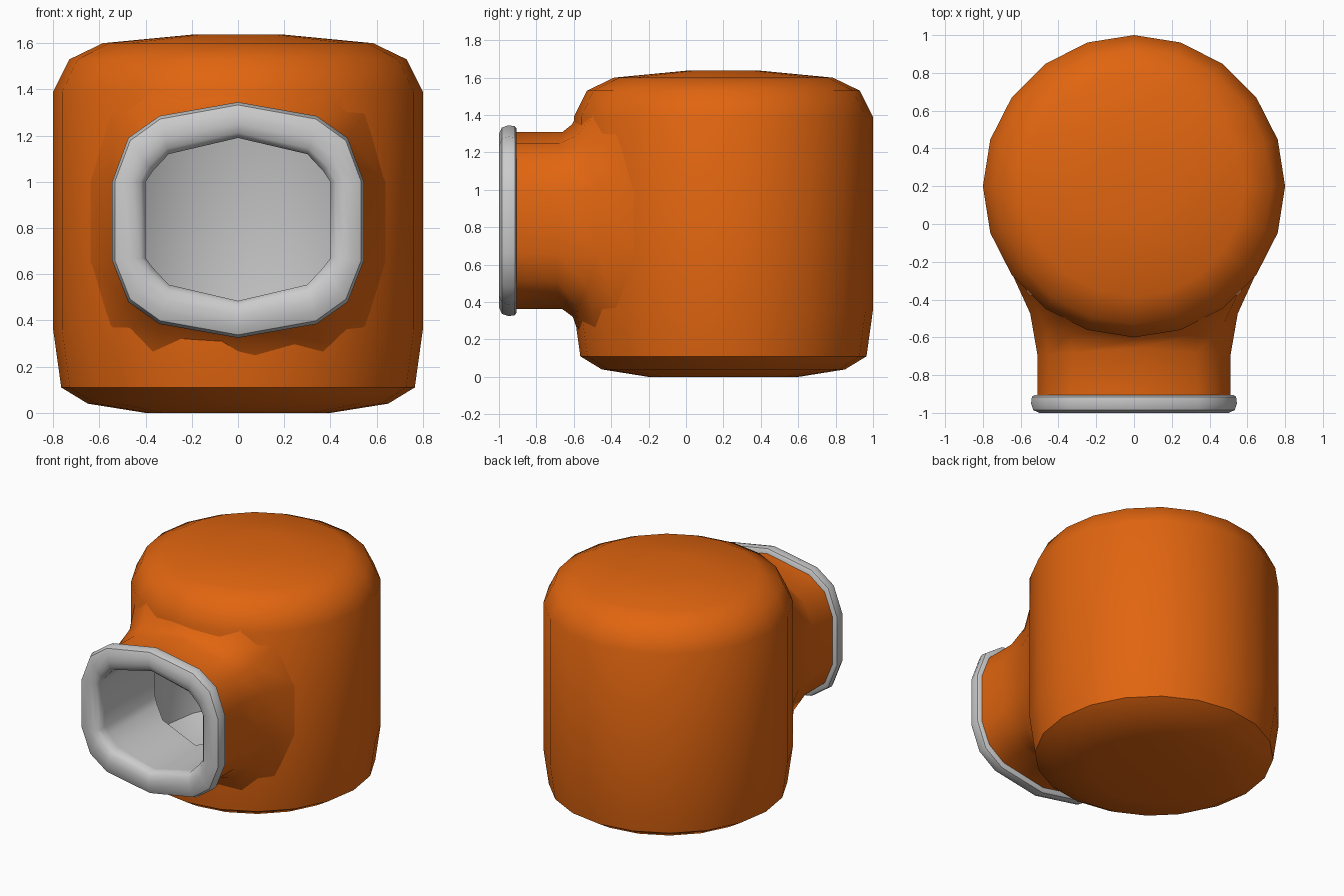
import bpy, bmesh
from math import sin, cos, pi, radians, sqrt

if "Cube" in bpy.data.objects:
    bpy.data.objects.remove(bpy.data.objects["Cube"])

SIDES, CY = 20, 0.2
OUTER = [(0.4, 0.0), (0.65, 0.04), (0.765, 0.11), (0.8, 0.36), (0.8, 1.39),
         (0.73, 1.53), (0.585, 1.6), (0.2, 1.637)]
INNER = [(0.35, 0.1), (0.56, 0.13), (0.67, 0.2), (0.7, 0.38), (0.7, 1.33),
         (0.63, 1.44), (0.5, 1.5), (0.2, 1.53)]
# half outlines of the doorway: inner lip and outer lip of the rim
LIP_IN = [(0, 1.19), (0.3, 1.12), (0.37, 1.045), (0.4, 1.0),
          (0.4, 0.67), (0.37, 0.63), (0.3, 0.555), (0, 0.485)]
LIP_OUT = [(0, 1.345), (0.34, 1.285), (0.475, 1.19), (0.545, 1.0),
           (0.545, 0.66), (0.475, 0.48), (0.34, 0.385), (0, 0.325)]


def material(name, colour):
    m = bpy.data.materials.new(name)
    m.diffuse_color = colour
    m.use_nodes = True
    m.node_tree.nodes["Principled BSDF"].inputs["Base Color"].default_value = m.diffuse_color
    return m


orange = material("orange", (0.75, 0.13, 0.005, 1))
grey = material("grey", (0.6, 0.6, 0.6, 1))


def section(t):
    """Doorway outline, t=0 inner lip, t=1 outer lip, beyond 1 flares out."""
    half = [(a + (c - a) * t, b + (d - b) * t)
            for (a, b), (c, d) in zip(LIP_IN, LIP_OUT)]
    return half + [(-x, z) for x, z in half[-2:0:-1]]


def wall_y(profile, x, z):
    """Front surface of a revolved profile at x, z."""
    r = profile[0][0]
    for (r0, z0), (r1, z1) in zip(profile, profile[1:]):
        if z0 <= z <= z1:
            r = r0 + (r1 - r0) * (z - z0) / (z1 - z0)
    return CY - sqrt(max(r * r - x * x, 0))


def loft(bm, rings, closed=False, caps=False, mat=0):
    vs = [[bm.verts.new(p) for p in ring] for ring in rings]
    n = len(vs[0])
    pairs = list(zip(vs, vs[1:])) + ([(vs[-1], vs[0])] if closed else [])
    faces = [bm.faces.new((a[i], a[(i + 1) % n], b[(i + 1) % n], b[i]))
             for a, b in pairs for i in range(n)]
    if caps:
        faces += [bm.faces.new(vs[0][::-1]), bm.faces.new(vs[-1])]
    for f in faces:
        f.material_index = mat
    bmesh.ops.recalc_face_normals(bm, faces=faces)
    return faces


def finish(name, bm, mats=()):
    me = bpy.data.meshes.new(name)
    bm.to_mesh(me)
    bm.free()
    for m in mats:
        me.materials.append(m)
    ob = bpy.data.objects.new(name, me)
    bpy.context.collection.objects.link(ob)
    return ob


def activate(ob):
    bpy.ops.object.select_all(action='DESELECT')
    ob.select_set(True)
    bpy.context.view_layer.objects.active = ob


def smooth(ob):
    activate(ob)
    bpy.ops.object.shade_smooth_by_angle(angle=radians(40))


def revolve(profile):
    return [[(r * cos(2 * pi * k / SIDES), CY + r * sin(2 * pi * k / SIDES), z)
             for k in range(SIDES)] for r, z in profile]


# round body: orange outside, grey hollow inside
bm = bmesh.new()
loft(bm, revolve(OUTER), caps=True)
inside = loft(bm, revolve(INNER), caps=True, mat=1)
bmesh.ops.reverse_faces(bm, faces=inside)
body = finish("body", bm, (orange, grey))

# doorway cut through the front wall
bm = bmesh.new()
loft(bm, [[(x, y, z) for x, z in section(0.35)] for y in (-1.1, 0.1)], caps=True)
cutter = finish("doorway_cutter", bm)
cutter.hide_render = True
mod = body.modifiers.new("doorway", 'BOOLEAN')
mod.operation, mod.solver, mod.object = 'DIFFERENCE', 'EXACT', cutter
activate(body)
bpy.ops.object.modifier_apply(modifier=mod.name)
bpy.data.objects.remove(cutter)
smooth(body)

# neck: straight tube flaring onto the body
straight = section(0.77)
mid = [(x, min(z, 1.36)) for x, z in section(1.03)]
foot = [(x, min(z, 1.4)) for x, z in section(1.7)]
bm = bmesh.new()
loft(bm, [[(x, -0.92, z) for x, z in straight],
          [(x, -0.66 - 0.06 * abs(x), z) for x, z in straight],
          [(x, wall_y(OUTER, x, z) - 0.01 - 0.15 * abs(x), z) for x, z in mid],
          [(x, wall_y(OUTER, x, z) + 0.01, z) for x, z in foot]])
smooth(finish("neck", bm, (orange,)))

# lining of the doorway, reaching to the inner wall
lip = section(0)
bm = bmesh.new()
for f in loft(bm, [[(x, -0.93, z) for x, z in lip],
                   [(x, wall_y(INNER, x, z) + 0.02, z) for x, z in lip],
                   [(x, wall_y(INNER, x, z), z) for x, z in section(0.4)]]):
    pass
bmesh.ops.reverse_faces(bm, faces=bm.faces[:])
smooth(finish("doorway_lining", bm))

# rounded rim around the doorway
rim = [(0, -0.91), (0, -0.96), (0.15, -0.99), (0.4, -1.0), (0.7, -1.0),
       (0.92, -0.985), (1, -0.95), (0.97, -0.915), (0.88, -0.905)]
bm = bmesh.new()
loft(bm, [[(x, y, z) for x, z in section(t)] for t, y in rim], closed=True)
smooth(finish("doorway_rim", bm))
